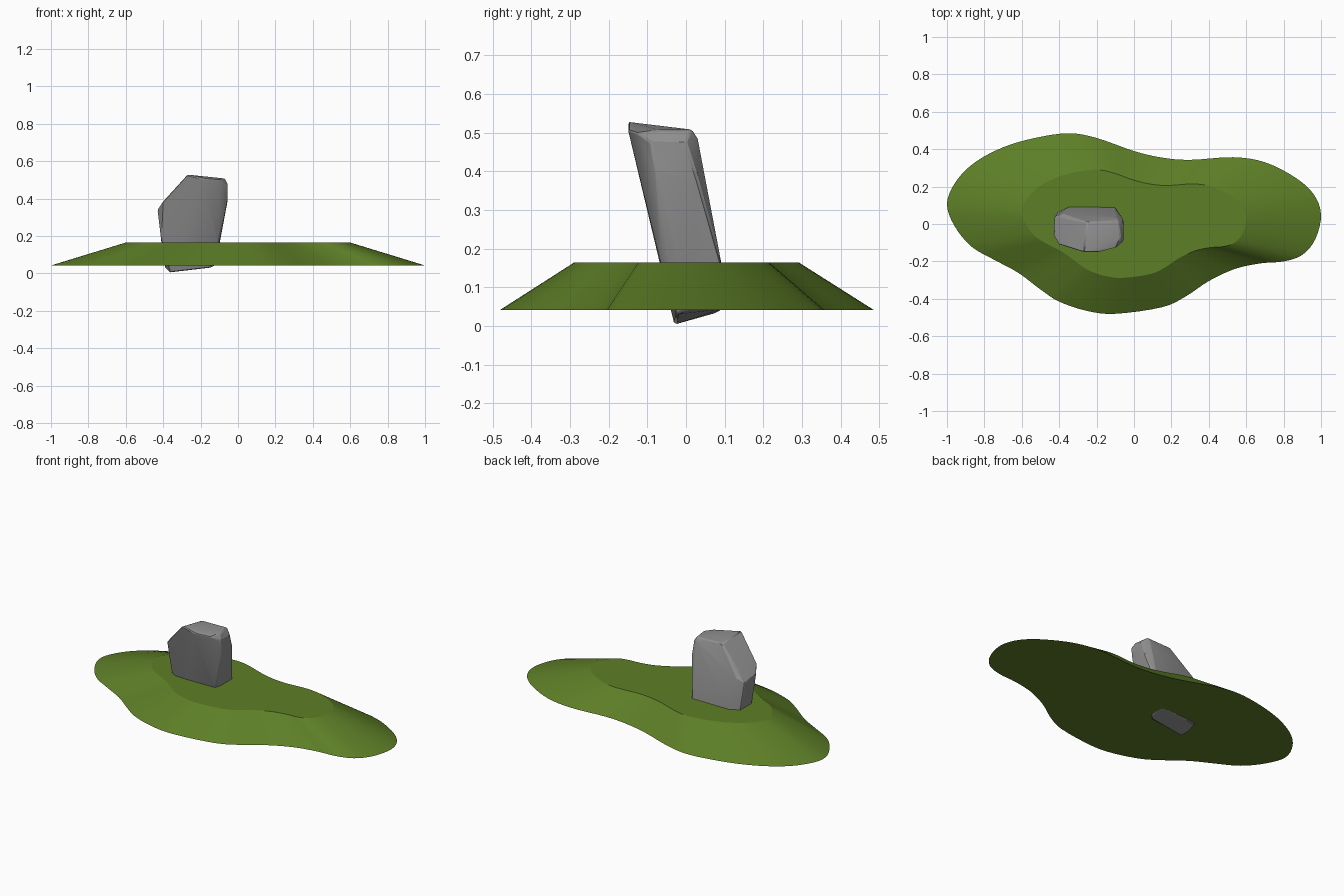
import bpy
import bmesh
from math import radians
from mathutils import Vector

default_cube = bpy.data.objects.get("Cube")
if default_cube:
    bpy.data.objects.remove(default_cube, do_unlink=True)


def make_material(name, colour):
    material = bpy.data.materials.new(name)
    material.use_nodes = True
    material.diffuse_color = (*colour, 1)
    shader = material.node_tree.nodes["Principled BSDF"]
    shader.inputs["Base Color"].default_value = (*colour, 1)
    shader.inputs["Roughness"].default_value = 0.9
    return material


def make_object(name, bm, material, smooth_angle):
    bmesh.ops.recalc_face_normals(bm, faces=bm.faces)
    mesh = bpy.data.meshes.new(name)
    bm.to_mesh(mesh)
    bm.free()
    mesh.materials.append(material)
    obj = bpy.data.objects.new(name, mesh)
    bpy.context.collection.objects.link(obj)
    bpy.ops.object.select_all(action="DESELECT")
    obj.select_set(True)
    bpy.context.view_layer.objects.active = obj
    bpy.ops.object.shade_smooth_by_angle(angle=radians(smooth_angle))
    return obj


def smooth_loop(points, steps):
    """Closed Catmull-Rom curve through the points."""
    points = [Vector(p) for p in points]
    count = len(points)
    loop = []
    for i in range(count):
        a, b, c, d = (points[(i + k) % count] for k in (-1, 0, 1, 2))
        for step in range(steps):
            t = step / steps
            loop.append(0.5 * (2 * b + (c - a) * t
                               + (2 * a - 5 * b + 4 * c - d) * t ** 2
                               + (3 * b - a - 3 * c + d) * t ** 3))
    return loop


grass = make_material("grass green", (0.11, 0.21, 0.02))
stone = make_material("stone grey", (0.28, 0.28, 0.28))

# Grassy mound: wavy outline, lofted to a smaller copy of itself on top
outline = [
    (-1, .11), (-.95, .23), (-.85, .33), (-.7, .41), (-.53, .46),
    (-.35, .485), (-.2, .46), (0, .39), (.15, .355), (.3, .343),
    (.53, .357), (.7, .33), (.86, .25), (.96, .16), (1, .05),
    (.97, -.08), (.9, -.165), (.8, -.2), (.68, -.21), (.54, -.24),
    (.4, -.305), (.28, -.385), (.15, -.445), (-.1, -.48), (-.25, -.465),
    (-.4, -.415), (-.5, -.35), (-.62, -.26), (-.75, -.19), (-.87, -.12),
    (-.96, -.01),
]
mound_base, mound_top, top_scale = 0.042, 0.165, 0.6
loop = smooth_loop(outline, 4)
bm = bmesh.new()
lower = [bm.verts.new((p.x, p.y, mound_base)) for p in loop]
upper = [bm.verts.new((p.x * top_scale, p.y * top_scale, mound_top)) for p in loop]
for i in range(len(loop)):
    j = (i + 1) % len(loop)
    bm.faces.new((lower[i], lower[j], upper[j], upper[i]))
bm.faces.new(upper)
bm.faces.new(lower)
make_object("grassy_mound", bm, grass, 15)

# Leaning boulder: hull around its main corners, from foot to crown
foot = [(-.365, -.03, .004), (-.39, .01, .03), (-.37, .08, .035),
        (-.15, -.025, .03), (-.12, .01, .045), (-.12, .1, .045)]
waist = [(-.41, -.05, .17), (-.41, .06, .17), (-.35, .09, .17),
         (-.11, -.067, .17), (-.1, -.045, .17), (-.1, .09, .17)]
shoulder = [(-.4, -.11, .385), (-.43, -.06, .34), (-.425, .04, .33),
            (-.38, .055, .345), (-.055, -.08, .4), (-.057, .03, .38)]
crown = [(-.27, -.15, .528), (-.19, -.15, .508), (-.095, -.125, .5),
         (-.25, .01, .508), (-.085, .015, .508), (-.09, .03, .485),
         (-.055, -.09, .475), (-.055, 0, .475), (-.07, -.07, .507)]
bm = bmesh.new()
for corner in foot + waist + shoulder + crown:
    bm.verts.new(corner)
hull = bmesh.ops.convex_hull(bm, input=bm.verts)
unused = {g for key in ("geom_interior", "geom_unused") for g in hull[key]
          if isinstance(g, bmesh.types.BMVert)}
bmesh.ops.delete(bm, geom=list(unused), context="VERTS")
boulder = make_object("leaning_boulder", bm, stone, 25)

# Worn edges
bevel = boulder.modifiers.new("worn_edges", "BEVEL")
bevel.width = 0.005
bevel.segments = 1
bevel.limit_method = "ANGLE"
bevel.angle_limit = radians(35)
